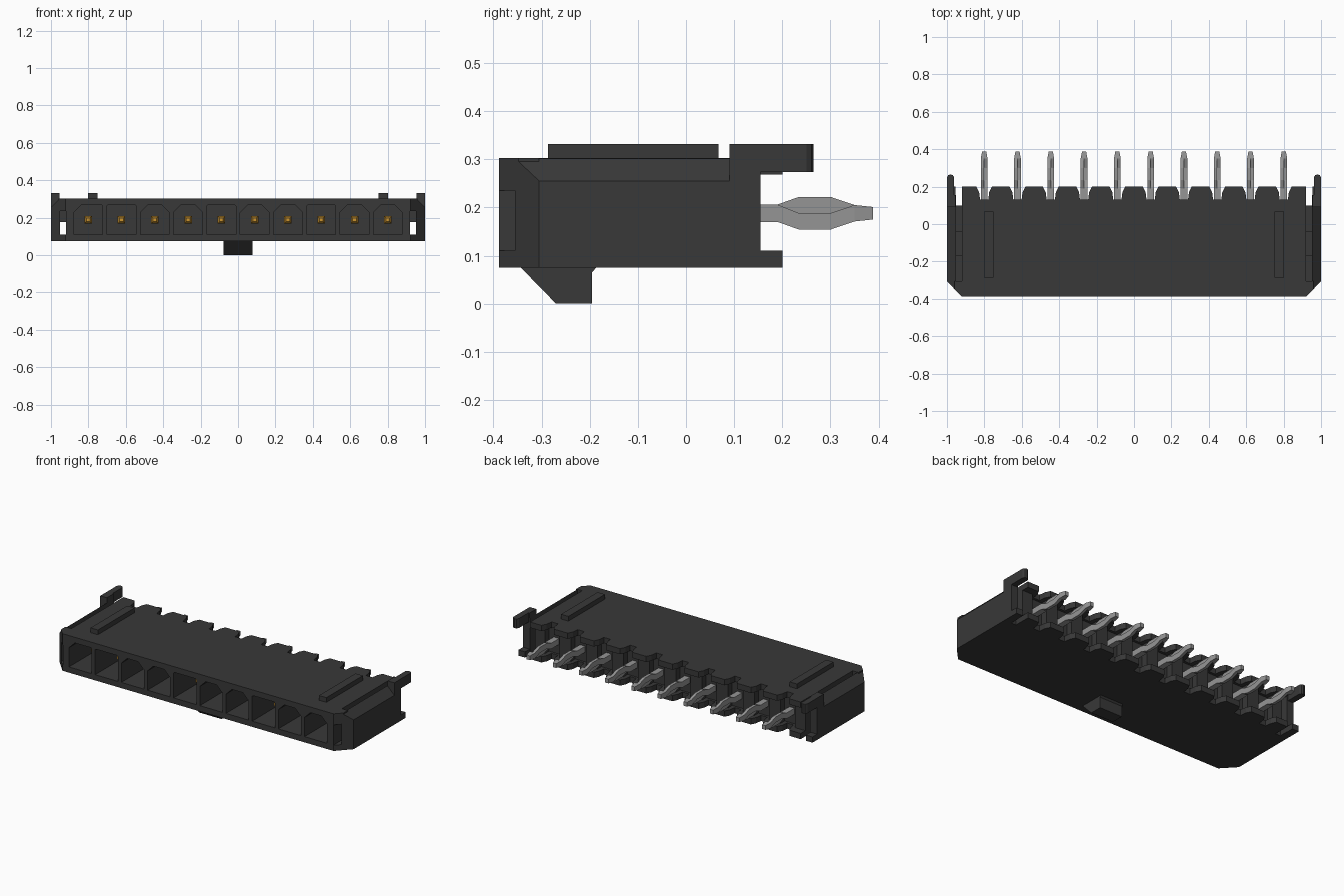
import bpy, bmesh
from mathutils import Vector

if "Cube" in bpy.data.objects:
    bpy.data.objects.remove(bpy.data.objects["Cube"])


def material(name, color, metal=0.0):
    m = bpy.data.materials.new(name)
    m.use_nodes = True
    m.diffuse_color = (*color, 1)
    m.node_tree.nodes["Principled BSDF"].inputs["Base Color"].default_value = (*color, 1)
    return m


BLACK = material("black plastic", (0.04, 0.04, 0.04))
GOLD = material("gold contact", (0.60, 0.30, 0.03))
GREY = material("grey tin", (0.30, 0.30, 0.30))


def finish(name, bm, mat):
    bmesh.ops.recalc_face_normals(bm, faces=bm.faces)
    mesh = bpy.data.meshes.new(name)
    bm.to_mesh(mesh)
    bm.free()
    mesh.materials.append(mat)
    ob = bpy.data.objects.new(name, mesh)
    bpy.context.collection.objects.link(ob)
    return ob


def loft(bm, rings):
    """Skin a list of equal-length rings of points and cap both ends."""
    loops = [[bm.verts.new(p) for p in ring] for ring in rings]
    n = len(loops[0])
    for a, b in zip(loops, loops[1:]):
        for i in range(n):
            j = (i + 1) % n
            bm.faces.new((a[i], a[j], b[j], b[i]))
    bm.faces.new(loops[0])
    bm.faces.new(loops[-1][::-1])


def prism(bm, outline, axis, lo, hi):
    """Extrude a 2D outline along the given axis (0, 1 or 2)."""
    def place(p, d):
        q = list(p)
        q.insert(axis, d)
        return q
    loft(bm, [[place(p, d) for p in outline] for d in (lo, hi)])


def block(bm, x, y, z):
    prism(bm, [(x[0], y[0]), (x[1], y[0]), (x[1], y[1]), (x[0], y[1])], 2, *z)


def box(name, x, y, z, cuts=()):
    """Box, optionally trimmed by planes given as (point, outward normal)."""
    bm = bmesh.new()
    block(bm, x, y, z)
    for point, normal in cuts:
        geom = bm.verts[:] + bm.edges[:] + bm.faces[:]
        bmesh.ops.bisect_plane(bm, geom=geom, plane_co=point, plane_no=Vector(normal).normalized(),
                               clear_outer=True)
        open_edges = [e for e in bm.edges if e.is_boundary]
        if open_edges:
            bmesh.ops.holes_fill(bm, edges=open_edges)
    return finish(name, bm, BLACK)


def mirrored(ob, side):
    """Name and flip a +x part to the requested side."""
    if side < 0:
        for v in ob.data.vertices:
            v.co.x = -v.co.x
        ob.data.flip_normals()


def subtract(ob, cutter):
    mod = ob.modifiers.new("cut", "BOOLEAN")
    mod.operation = "DIFFERENCE"
    mod.solver = "EXACT"
    mod.object = cutter
    cutter.hide_render = True
    deps = bpy.context.evaluated_depsgraph_get()
    mesh = bpy.data.meshes.new_from_object(ob.evaluated_get(deps))
    ob.modifiers.clear()
    ob.data = mesh
    bpy.data.objects.remove(cutter)


BOTTOM, TOP, FRONT, BACK = 0.075, 0.303, -0.388, 0.2
PITCH = 0.178
centers = [(i - 4.5) * PITCH for i in range(10)]

# Housing with front cells, rear recess and pin notches
housing = box("housing", (-0.92, 0.92), (FRONT, BACK), (BOTTOM, TOP))

cells = bmesh.new()
for i, cx in enumerate(centers):
    left = 0.04 if i % 3 != 1 else 0.005
    right = 0.04 if i % 3 != 1 and i > 1 else 0.005
    l, r, lo, hi = cx - 0.077, cx + 0.077, 0.11, 0.268
    prism(cells, [(l, lo), (r, lo), (r, hi - right), (r - right, hi),
                  (l + left, hi), (l, hi - left)], 1, FRONT - 0.1, 0.05)
subtract(housing, finish("cell_cutter", cells, BLACK))

recess = bmesh.new()
block(recess, (-1, 1), (0.155, 0.168), (0.11, 0.268))
block(recess, (-1, 1), (0.167, 0.3), (0.11, 0.268))
recess.free()
recess = bmesh.new()
block(recess, (-1, 1), (0.155, 0.3), (0.11, 0.268))
subtract(housing, finish("recess_cutter", recess, BLACK))

notches = bmesh.new()
for cx in centers:
    half = [(0.05, 0.21), (0.042, 0.2), (0.027, 0.17), (0.022, 0.13)]
    outline = [(cx + x, y) for x, y in half] + [(cx - x, y) for x, y in half[::-1]]
    prism(notches, outline, 2, 0, 0.5)
subtract(housing, finish("notch_cutter", notches, BLACK))

channels = bmesh.new()
for cx in centers:
    block(channels, (cx - 0.05, cx + 0.05), (0.115, 0.165), (0.11, 0.268))
subtract(housing, finish("channel_cutter", channels, BLACK))

# Polarising key under the housing
key = bmesh.new()
prism(key, [(-0.345, BOTTOM + 0.002), (-0.27, 0), (-0.195, 0), (-0.195, 0.065),
            (-0.185, BOTTOM + 0.002)], 0, -0.077, 0.077)
finish("bottom_key", key, BLACK)

# Side ears, mirrored left and right
front_cut = ((1.0, -0.305, 0), (0.085, -0.08, 0))
top_cut = ((1.0, 0, 0.255), (1, 0, 1))
for side, label in ((1, "left"), (-1, "right")):
    parts = [
        box(label + "_side_wall", (0.953, 1.0), (FRONT, 0.155), (BOTTOM, TOP), (front_cut, top_cut)),
        box(label + "_ear_floor", (0.915, 0.96), (FRONT, 0.1), (BOTTOM, 0.11), (front_cut,)),
        box(label + "_wall_foot", (0.955, 1.0), (0.15, BACK), (BOTTOM, 0.11)),
        box(label + "_ear_bridge", (0.915, 0.96), (FRONT, -0.305), (0.235, TOP), (front_cut,)),
        box(label + "_ear_crossbar", (0.915, 0.96), (-0.17, -0.04), (0.175, 0.24)),
        box(label + "_arm_post", (0.955, 1.0), (0.09, 0.155), (0.25, 0.332)),
        box(label + "_top_rib", (0.752, 0.802), (-0.287, 0.068), (TOP - 0.005, 0.332)),
    ]
    arm = bmesh.new()
    prism(arm, [(0.962, 0.1), (1.0, 0.1), (1.0, 0.25), (0.993, 0.261), (0.981, 0.265),
                (0.969, 0.261), (0.962, 0.25)], 2, 0.274, 0.332)
    parts.append(finish(label + "_latch_arm", arm, BLACK))
    for part in parts:
        mirrored(part, side)


def ring(x0, x1, y, z0, z1):
    return [(x0, y, z0), (x1, y, z0), (x1, y, z1), (x0, y, z1)]


# Contact pins inside the cells, and split kinked tails at the back
CZ = 0.188
contacts, tails = bmesh.new(), bmesh.new()
for cx in centers:
    loft(contacts, [ring(cx - w, cx + w, y, CZ - w, CZ + w)
                    for y, w in ((-0.27, 0.01), (-0.235, 0.02), (0.06, 0.02))])
    block(tails, (cx - 0.018, cx + 0.018), (0.06, 0.19), (CZ - 0.018, CZ + 0.018))
    for bend in (1, -1):
        path = [(0.19, 0, 0.018, 0.018), (0.235, 0.017, 0.017, 0.018), (0.3, 0.017, 0.017, 0.018),
                (0.35, 0, 0.017, 0.018), (0.388, 0, 0.013, 0.011)]
        rings = []
        for y, shift, thick, width in path:
            z = CZ + bend * shift
            x0, x1 = sorted((cx, cx - bend * width))
            rings.append(ring(x0, x1, y, z - thick, z + thick))
        loft(tails, rings)
finish("contact_pins", contacts, GOLD)
finish("solder_tails", tails, GREY)
